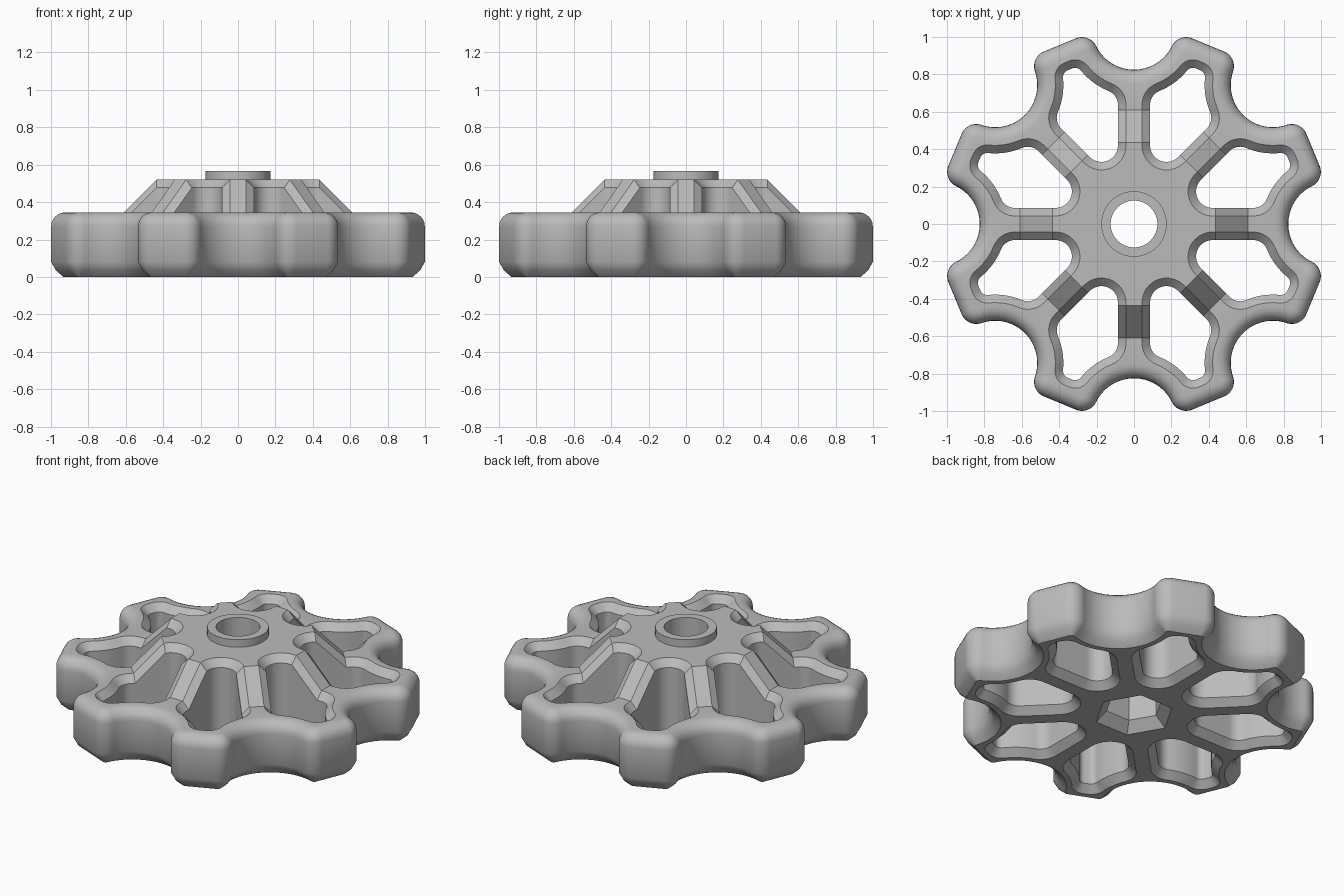
import bpy, bmesh
from math import sin, cos, pi, sqrt, atan2, radians
from mathutils import Vector, Matrix

old = bpy.data.objects.get("Cube")
if old:
    bpy.data.objects.remove(old, do_unlink=True)

SECTORS = 8
HALF = pi / SECTORS                      # angle from lobe axis to spoke
SPOKE = Vector((cos(HALF), sin(HALF)))   # spoke direction, lobe along +x
WALL = Vector((-sin(HALF), cos(HALF)))   # normal of the spoke side wall
SCALLOP_R, SCALLOP_D = 0.225, 1.05
SCALLOP = SPOKE * SCALLOP_D
RIM_Z, HUB_Z = 0.345, 0.52
HUB_IN, HUB_OUT = 0.435, 0.61            # ramp start and end along a spoke
SPOKE_W, CHAMFER, EXTRA = 0.086, 0.043, 0.015

metal = bpy.data.materials.new("grey metal")
metal.use_nodes = True
grey = (0.5, 0.5, 0.5, 1)
metal.diffuse_color = grey
metal.node_tree.nodes["Principled BSDF"].inputs["Base Color"].default_value = grey


def arc(c, r, a0, a1, steps, sign=1):
    """Points on an arc, each with its outward normal."""
    out = []
    for i in range(steps + 1):
        a = a0 + (a1 - a0) * i / steps
        d = Vector((cos(a), sin(a)))
        out.append((c + d * r, d * sign))
    return out


def angle(a, b):
    d = b - a
    return atan2(d.y, d.x)


def mirror(half):
    return [(Vector((p.x, -p.y)), Vector((n.x, -n.y))) for p, n in reversed(half)]


def turn(path, a):
    m = Matrix.Rotation(a, 2)
    return [(m @ p, m @ n) for p, n in path]


def outer_outline():
    c, end = 0.085, 1.036
    x = end - c
    corner = Vector((x, SCALLOP.y - sqrt((SCALLOP_R + c) ** 2 - (SCALLOP.x - x) ** 2)))
    to_corner = angle(SCALLOP, corner) % (2 * pi)
    half = arc(SCALLOP, SCALLOP_R, pi + HALF, to_corner, 14, -1)
    half += arc(corner, c, angle(corner, SCALLOP), 0, 10)
    lobe = half + mirror(half)[:-1]
    path = []
    for k in range(SECTORS):
        path += turn(lobe, HALF - k * 2 * HALF)
    return path


def window_outline():
    f, g, q, end, r = 0.088, 0.08, 0.04, 0.895, 0.365
    hub = Vector(((SPOKE_W + f) / sin(HALF), 0))
    s = SCALLOP_D - sqrt((r + g) ** 2 - (SPOKE_W + g) ** 2)
    flare = SPOKE * s - WALL * (SPOKE_W + g)
    x = end - q
    tip = Vector((x, SCALLOP.y - sqrt((r + q) ** 2 - (SCALLOP.x - x) ** 2)))
    wall_a = HALF + pi / 2
    half = arc(hub, f, pi, wall_a, 12)
    half += [(SPOKE * t - WALL * SPOKE_W, WALL) for t in (HUB_IN, HUB_OUT)]
    half += arc(flare, g, wall_a, angle(flare, SCALLOP), 10)
    half += arc(SCALLOP, r, angle(SCALLOP, flare) % (2 * pi),
                angle(SCALLOP, tip) % (2 * pi), 8, -1)[1:-1]
    half += arc(tip, q, angle(tip, SCALLOP), 0, 8)
    return half + mirror(half)[:-1]


def top_height(p):
    """Height of the rim, spoke ramps and hub."""
    t = max(p.x * cos(2 * HALF * k) + p.y * sin(2 * HALF * k) for k in range(SECTORS))
    t = min(max((t - HUB_IN) / (HUB_OUT - HUB_IN), 0), 1)
    return HUB_Z + (RIM_Z - HUB_Z) * t


def loft(bm, rings):
    """Skin closed rings and cap both ends."""
    rows = [[bm.verts.new(v) for v in ring] for ring in rings]
    n = len(rows[0])
    for a, b in zip(rows, rows[1:]):
        for i in range(n):
            j = (i + 1) % n
            bm.faces.new((a[i], a[j], b[j], b[i]))
    bm.faces.new(rows[0][::-1])
    bm.faces.new(rows[-1])


def finish(name, bm):
    bmesh.ops.recalc_face_normals(bm, faces=bm.faces[:])
    me = bpy.data.meshes.new(name)
    bm.to_mesh(me)
    bm.free()
    me.materials.append(metal)
    ob = bpy.data.objects.new(name, me)
    bpy.context.collection.objects.link(ob)
    return ob


def ring(sides, r, z, start=0.0):
    return [(r * cos(start + 2 * pi * i / sides), r * sin(start + 2 * pi * i / sides), z)
            for i in range(sides)]


def prism(name, sides, levels, start=0.0):
    bm = bmesh.new()
    loft(bm, [ring(sides, r, z, start) for r, z in levels])
    return finish(name, bm)


def combine(target, other, operation):
    mod = target.modifiers.new(other.name, 'BOOLEAN')
    mod.operation, mod.solver, mod.object = operation, 'EXACT', other
    bpy.context.view_layer.objects.active = target
    bpy.ops.object.modifier_apply(modifier=mod.name)
    bpy.data.objects.remove(other, do_unlink=True)


# Scalloped rim: softened lower edge, rounded upper edge
path = outer_outline()
round_r = 0.075
levels = [(0.065, 0), (0.025, 0.035), (0, 0.08)]
for i in range(7):
    a = i * pi / 12
    levels.append((round_r * (1 - cos(a)), RIM_Z - round_r * (1 - sin(a))))
bm = bmesh.new()
loft(bm, [[(*(p - n * inset), z) for p, n in path] for inset, z in levels])
wheel = finish("handwheel", bm)

# Raised hub with sloping spokes, and the boss on top
slope = (HUB_OUT - HUB_IN) / (HUB_Z - RIM_Z)
low = RIM_Z - 0.05
hub = prism("hub", SECTORS, [((HUB_OUT + 0.05 * slope) / cos(HALF), low),
                             (HUB_IN / cos(HALF), HUB_Z)], HALF)
combine(wheel, hub, 'UNION')
boss = prism("boss", 64, [(0.175, low), (0.175, 0.567)])
combine(wheel, boss, 'UNION')

# Chamfered windows between the spokes
bm = bmesh.new()
wide = CHAMFER + EXTRA
for k in range(SECTORS):
    w = turn(window_outline(), HALF + k * 2 * HALF)
    flared = [(p + n * wide, p + n * CHAMFER) for p, n in w]
    loft(bm, [[(*f, -EXTRA) for f, e in flared],
              [(*p, CHAMFER) for p, n in w],
              [(*p, top_height(p) - CHAMFER) for p, n in w],
              [(*f, top_height(e) + EXTRA) for f, e in flared],
              [(*f, 0.7) for f, e in flared]])
combine(wheel, finish("windows", bm), 'DIFFERENCE')

# Round bore and tapered hexagonal socket underneath
combine(wheel, prism("bore", 64, [(0.125, 0.1), (0.125, 0.7)]), 'DIFFERENCE')
socket = prism("socket", 6, [(0.25, -0.02), (0.165, 0.06), (0.165, 0.3)])
combine(wheel, socket, 'DIFFERENCE')

# Smooth curves, crisp chamfers
bpy.ops.object.select_all(action='DESELECT')
wheel.select_set(True)
bpy.context.view_layer.objects.active = wheel
bpy.ops.object.shade_smooth_by_angle(angle=radians(32))
